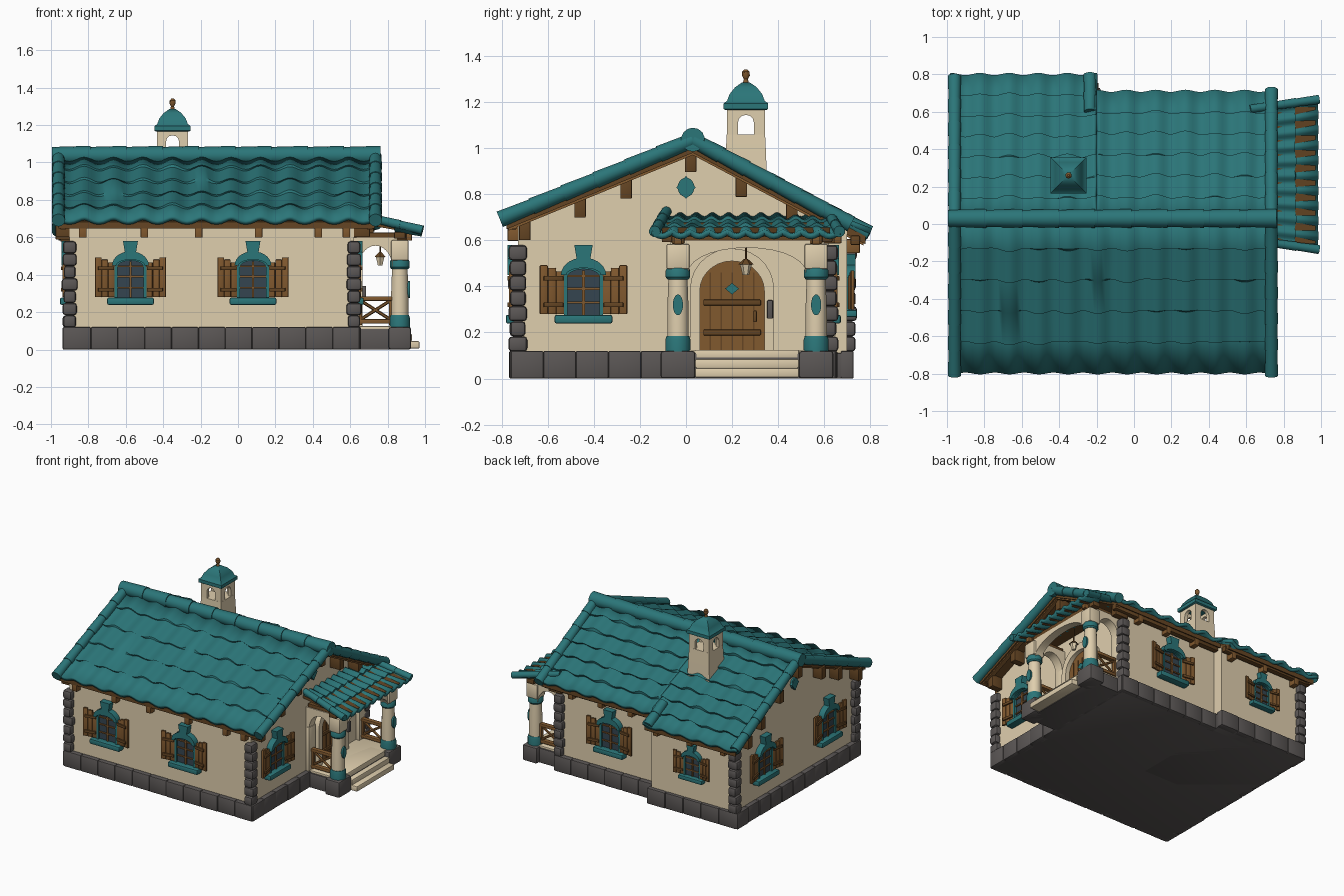
import bpy, bmesh, math, random
from mathutils import Matrix, Vector

random.seed(4)
cube = bpy.data.objects.get("Cube")
if cube:
    bpy.data.objects.remove(cube)


def paint(name, *rgb):
    m = bpy.data.materials.new(name)
    m.use_nodes = True
    m.diffuse_color = (*rgb, 1)
    m.node_tree.nodes["Principled BSDF"].inputs["Base Color"].default_value = (*rgb, 1)
    return m


TEAL = paint("teal tile", .024, .18, .19)
CREAM = paint("cream plaster", .74, .62, .42)
WOOD = paint("warm wood", .22, .1, .028)
BEAM = paint("dark wood", .13, .06, .017)
STONE = paint("grey stone", .105, .095, .092)
GLASS = paint("dark glass", .035, .06, .08)
HERE = Matrix()


def place(x, y, z, turn=0, scale=1):
    return Matrix.Translation((x, y, z)) @ Matrix.Rotation(math.radians(turn), 4, 'Z') @ Matrix.Scale(scale, 4)


def finish(name, bm, mat, M=HERE):
    bm.transform(M)
    mesh = bpy.data.meshes.new(name)
    bm.to_mesh(mesh)
    bm.free()
    mesh.materials.append(mat)
    ob = bpy.data.objects.new(name, mesh)
    bpy.context.collection.objects.link(ob)
    return ob


def box(name, center, size, mat, M=HERE, bevel=.004):
    bm = bmesh.new()
    bmesh.ops.create_cube(bm, size=1)
    bm.transform(Matrix.Translation(center) @ Matrix.Diagonal((*size, 1)))
    if bevel:
        bmesh.ops.bevel(bm, geom=bm.edges[:], offset=bevel, segments=2, profile=.5, affect='EDGES')
    return finish(name, bm, mat, M)


def prism(name, pts, y0, y1, mat, M=HERE):
    bm = bmesh.new()
    face = bm.faces.new([bm.verts.new((x, y0, z)) for x, z in pts])
    ext = bmesh.ops.extrude_face_region(bm, geom=[face])["geom"]
    bmesh.ops.translate(bm, vec=(0, y1 - y0, 0), verts=[v for v in ext if isinstance(v, bmesh.types.BMVert)])
    bmesh.ops.recalc_face_normals(bm, faces=bm.faces[:])
    return finish(name, bm, mat, M)


def lathe(name, profile, mat, M=HERE, seg=16):
    bm = bmesh.new()
    turn = [math.tau * (i + .5) / seg for i in range(seg)]
    rings = [[bm.verts.new((r * math.cos(a), r * math.sin(a), z)) for a in turn] for r, z in profile]
    for lo, hi in zip(rings, rings[1:]):
        for i in range(seg):
            j = (i + 1) % seg
            bm.faces.new((lo[i], lo[j], hi[j], hi[i]))
    bm.faces.new(rings[0][::-1])
    bm.faces.new(rings[-1])
    return finish(name, bm, mat, M)


def rod(name, p, q, r0, r1, mat, seg=14):
    p, q = Vector(p), Vector(q)
    d = q - p
    return lathe(name, [(r0, 0), (r1, d.length)], mat,
                 Matrix.Translation(p) @ d.to_track_quat('Z', 'Y').to_matrix().to_4x4(), seg)


def arch(w, z0, spring, apex, n=14):
    curve = [(-w * math.cos(math.pi * i / n), spring + (apex - spring) * math.sin(math.pi * i / n)) for i in range(n + 1)]
    return [(-w, z0)] * (z0 < spring) + curve + [(w, z0)] * (z0 < spring)


def spandrel(inner, w, z0, top):
    return inner + [(w, z0), (w, top), (-w, top), (-w, z0)]


def tiles(name, a, b, c, d, waves, rows, step=.016, amp=.013):
    """Wavy stepped tile sheet; a-b is the upper edge, c-d the lower edge."""
    a, b, c, d = map(Vector, (a, b, c, d))
    n = (b - a).cross(c - a).normalized()
    n *= 1 if n.z > 0 else -1
    bm, nu, grid = bmesh.new(), waves * 8, []
    for r in range(rows):
        for end in (0, 1):
            line = []
            for i in range(nu + 1):
                u, v = i / nu, (r + end) / rows
                column = random.Random(r * 50 + round(u * waves)).uniform(-.012, .012) * (0 < r + end < rows)
                v += column * abs(math.cos(math.pi * u * waves))
                off = -.012 + step * end + amp * math.cos(math.tau * u * waves)
                line.append(bm.verts.new(a.lerp(b, u).lerp(c.lerp(d, u), v) + n * off))
            grid.append(line)
    for lo, hi in zip(grid, grid[1:]):
        for i in range(nu):
            f = bm.faces.new((lo[i], lo[i + 1], hi[i + 1], hi[i]))
    f.normal_update()
    if f.normal.z < 0:
        bmesh.ops.reverse_faces(bm, faces=bm.faces[:])
    ob = finish(name, bm, TEAL)
    mod = ob.modifiers.new("thickness", 'SOLIDIFY')
    mod.thickness, mod.offset = .025, -1
    return ob


def capping(name, p, q, r, count):
    p, q = Vector(p), Vector(q)
    for i in range(count):
        rod(name, p.lerp(q, i / count), p.lerp(q, (i + 1.06) / count), r * .88, r, TEAL)


# House extents and roof line
X0, X1, YF, YB, YP, SPLIT = -.9, .62, -.73, .62, .7, -.2
RIDGE, TOP = .03, 1.045


def roof_z(y):
    return TOP - (RIDGE - y) * .41 if y < RIDGE else TOP - (y - RIDGE) * .53


def gable(name, y0, y1, drop, base, x0, x1, mat):
    top = [(y, roof_z(y) - drop) for y in (y0, RIDGE, y1)]
    low = [(y1, base), (y0, base)] if base else [(y, z - .035) for y, z in top[::-1]]
    prism(name, top + low, -x1, -x0, mat, place(0, 0, 0, 90))


# Plaster walls, timber roof deck and barge boards
gable("main_walls", YF, YB, .05, .1, X0, X1, CREAM)
gable("back_projection_wall", 0, YP, .05, .1, X0, SPLIT, CREAM)
gable("roof_deck", -.78, .69, .03, 0, SPLIT, .73, BEAM)
gable("roof_deck_deep", -.78, .78, .03, 0, -.96, SPLIT, BEAM)
gable("barge_board_right", -.77, .68, .04, 0, .69, .72, WOOD)
gable("barge_board_left", -.77, .77, .04, 0, -.95, -.92, WOOD)

# Tiled roof, ridge and verge capping
XL, XR = -.98, .75
tiles("front_roof_tiles", (XL, RIDGE, TOP), (XR, RIDGE, TOP), (XL, -.8, roof_z(-.8)), (XR, -.8, roof_z(-.8)), 11, 5, .01)
tiles("back_roof_tiles", (SPLIT, RIDGE, TOP), (XR, RIDGE, TOP), (SPLIT, .71, roof_z(.71)), (XR, .71, roof_z(.71)), 6, 6)
tiles("back_roof_tiles_deep", (XL, RIDGE, TOP), (SPLIT, RIDGE, TOP), (XL, .8, roof_z(.8)), (SPLIT, .8, roof_z(.8)), 5, 7)
capping("ridge_tile", (XL - .015, RIDGE, TOP - .008), (XR, RIDGE, TOP - .008), .052, 9)
for x, y in ((-.96, -.8), (-.96, .78), (.735, -.8), (.735, .71)):
    capping("verge_tile", (x, RIDGE, TOP - .01), (x, y, roof_z(y) - .01), .036, 6)
capping("verge_tile", (-.235, .6, roof_z(.6) - .01), (-.235, .79, roof_z(.79) - .01), .036, 2)

# Eaves beams, brackets and purlin ends
box("front_eaves_beam", (-.115, -.755, .668), (1.66, .04, .04), BEAM)
box("back_eaves_beam", (.265, .65, .635), (.92, .04, .04), BEAM)
box("back_eaves_beam_deep", (-.57, .735, .6), (.76, .04, .04), BEAM)
for x in (-.83, -.5, -.21, .11, .43, .58):
    box("front_bracket", (x, -.74, .63), (.04, .07, .065), WOOD)
for x in (-.83, -.55, -.27, 0, .25, .5):
    y = YP if x < SPLIT else YB
    box("back_bracket", (x, y + .02, roof_z(y) - .115), (.04, .07, .06), WOOD)
for x in (X0 - .02, X1 + .03):
    for y in (-.7, -.46, -.26, .02, .24, .46, .62):
        box("purlin_end", (x, y, roof_z(y) - .1), (.11, .05, .09), BEAM)

# Stone plinth with facing blocks
box("plinth", (-.14, -.055, .055), (1.55, 1.37, .11), STONE)
box("plinth_projection", (-.55, .3, .055), (.73, .82, .11), STONE)


def facing(x0, y0, x1, y1):
    p, q = Vector((x0, y0, .06)), Vector((x1, y1, .06))
    count = round((q - p).length / .14)
    for i in range(count):
        length, deep = (q - p).length / count, .045 + random.uniform(0, .012)
        size = (length, deep, .12) if y0 == y1 else (deep, length, .12)
        box("plinth_block", p.lerp(q, (i + .5) / count), size, STONE, bevel=.007)


for run in ((-.93, -.74, .65, -.74), (-.93, .7, -.18, .7), (-.2, .63, .65, .63),
            (-.91, -.76, -.91, .72), (.63, -.76, .63, .65)):
    facing(*run)

# Rough corner stones
for cx, cy in ((X0, YF), (X1, YF), (X1, YB), (X0, YP)):
    for k in range(7):
        w = (.068, .08)[k % 2] + random.uniform(-.006, .008)
        box("corner_stone", (cx, cy, .15 + k * .066), (w, .148 - w, .066), STONE, bevel=.016)


# Shuttered windows
def window(M):
    prism("window_glass", arch(.075, -.11, .06, .1), -.006, .02, GLASS, M)
    outer, inner = arch(.085, -.12, .06, .11), arch(.07, -.12, .06, .095)
    prism("window_frame", inner + outer[::-1], -.022, .01, TEAL, M)
    prism("window_hood", arch(.075, .07, .07, .1) + arch(.098, .07, .07, .145)[::-1], -.045, .01, TEAL, M)
    prism("hood_keystone", [(-.028, .13), (.028, .13), (.04, .2), (-.04, .2)], -.045, .01, TEAL, M)
    box("window_sill", (0, -.022, -.122), (.25, .06, .038), TEAL, M, .008)
    box("window_mullion", (0, -.008, -.01), (.012, .016, .2), WOOD, M, 0)
    for z in (-.05, .01, .065):
        box("window_bar", (0, -.008, z), (.14, .014, .009), WOOD, M, 0)
    for side in (-1, 1):
        S = M @ place(side * .083, -.012, 0, -side * 10)
        for k, high in enumerate((.185, .2, .212)):
            box("shutter_plank", (side * (.019 + k * .036), 0, high / 2 - .1), (.034, .016, high), WOOD, S, .003)
        for z in (-.06, .055):
            box("shutter_batten", (side * .05, -.012, z), (.085, .012, .02), BEAM, S, .002)


for x, y, turn, scale in ((-.575, YF, 0, 1), (.08, YF, 0, 1), (X1, -.445, 90, 1), (X0, -.4, -90, 1),
                          (X0, .36, -90, 1), (.19, YB, 180, 1), (-.55, YP, 180, .8)):
    window(place(x, y, .38, turn, scale))

# Gable medallions
for x, turn in ((X1, 90), (X0, -90)):
    M = place(x, 0, .83, turn)
    prism("gable_medallion", arch(.036, 0, 0, .042) + arch(.036, 0, 0, -.042)[-2:0:-1], -.012, .01, TEAL, M)
    prism("gable_diamond", [(-.042, 0), (0, .05), (.042, 0), (0, -.05)], -.018, .01, TEAL, M)

# Arched front door
D = place(X1, .2, 0, 90)
prism("door_surround", arch(.14, .1, .38, .51) + arch(.182, .1, .39, .565)[::-1], -.045, .01, CREAM, D)
prism("door_leaf", arch(.142, .1, .38, .512), -.012, .01, WOOD, D)
for x in (-.094, -.047, 0, .047, .094):
    box("door_groove", (x, -.013, .29), (.006, .006, .34), BEAM, D, 0)
for z in (.2, .33):
    box("door_batten", (0, -.018, z), (.25, .016, .025), BEAM, D)
prism("door_ornament", [(-.03, .39), (0, .415), (.03, .39), (0, .365)], -.03, 0, TEAL, D)
box("door_handle", (.1, -.03, .27), (.015, .03, .05), BEAM, D)
box("door_side_bell", (.165, -.05, .3), (.025, .03, .08), STONE, D)

# Porch floor and steps
PX, PY0, PY1 = .865, -.035, .565
PM = (PY0 + PY1) / 2
box("porch_plinth", (.75, PM, .055), (.28, .68, .11), STONE)
box("porch_floor", (.75, PM, .115), (.27, .66, .02), CREAM)
for k in range(3):
    box("porch_step", (.79 + k * .02, PM, .105 - k * .04), (.2 + k * .04, .45, .04), CREAM, bevel=.006)

# Porch columns, railings and side arches
for y in (PY0, PY1):
    M = place(PX, y, 0)
    box("column_plinth", (0, 0, .06), (.12, .15, .12), STONE, M, .012)
    lathe("column_foot", [(.055, .11), (.055, .17), (.05, .185)], TEAL, M)
    lathe("column_shaft", [(.047, .18), (.047, .3), (.042, .44)], CREAM, M)
    lathe("column_collar", [(.046, .43), (.054, .44), (.054, .47), (.048, .48)], TEAL, M)
    box("column_capital", (0, 0, .53), (.092, .1, .11), CREAM, M, .008)
    oval = arch(.022, .32, .32, .365) + arch(.022, .32, .32, .275)[-2:0:-1]
    prism("column_medallion", oval, -.054, -.03, TEAL, place(PX, y, 0, 90))
    S = place(.735, y, 0)
    prism("porch_side_arch", spandrel(arch(.09, .44, .44, .555), .115, .44, .6), -.035, .035, CREAM, S)
    box("wall_pilaster", (-.1, 0, .28), (.03, .08, .34), CREAM, S)
    for z in (.15, .272):
        box("porch_rail", (0, 0, z), (.2, .035, .024), WOOD, S)
    for side in (-1, 1):
        box("rail_post", (side * .082, 0, .2), (.02, .03, .14), WOOD, S)
        rod("rail_cross", (.735 - side * .08, y, .16), (.735 + side * .08, y, .262), .009, .009, WOOD, 6)
    box("porch_side_beam", (.03, 0, .605), (.27, .055, .04), BEAM, S)
    box("porch_beam_bracket", (.17, 0, .6), (.05, .035, .035), WOOD, S)

# Porch front arch, beam, deck and tiles
F = place(PX, PM, 0, 90)
prism("porch_front_arch", spandrel(arch(.255, .46, .46, .568), .28, .46, .6), -.03, .03, CREAM, F)
box("porch_front_beam", (PX, PM, .61), (.06, .74, .035), BEAM)
prism("porch_deck", [(.62, .68), (.97, .615), (.97, .635), (.62, .7)], PM - .37, PM + .36, BEAM)
tiles("porch_roof_tiles", (.62, PM - .36, .725), (.62, PM + .34, .725), (.985, PM - .41, .636), (.985, PM + .4, .636), 10, 3, .014, .009)
for side in (-1, 1):
    capping("porch_verge_tile", (.62, PM + side * .35, .725), (.98, PM + side * .4, .64), .025, 3)

# Porch lantern
L = place(.76, .26, .45)
rod("lantern_chain", (.76, .26, .5), (.76, .26, .62), .004, .004, BEAM, 6)
lathe("lantern_glass", [(.014, 0), (.026, .045)], CREAM, L, 6)
lathe("lantern_cap", [(.034, .045), (.008, .07)], BEAM, L, 6)

# Chimney with arched vents, curved cap and finial
C = place(-.35, .26, 0)
lathe("chimney_base", [(.132, .82), (.122, 1.0), (.118, 1.06)], CREAM, C, 4)
for turn in range(0, 360, 90):
    vent = spandrel(arch(.035, 1.05, 1.11, 1.145, 6), .083, 1.05, 1.18)
    prism("chimney_vent", vent, -.083, -.058, CREAM, C @ place(0, 0, 0, turn))
lathe("chimney_cap", [(.124, 1.165), (.136, 1.17), (.136, 1.195), (.116, 1.205), (.1, 1.235), (.066, 1.265), (.024, 1.285)], TEAL, C, 4)
lathe("chimney_finial", [(.014, 1.28), (.009, 1.3), (.017, 1.315), (.016, 1.332), (.006, 1.342)], WOOD, C, 10)

# Soft shading with crisp corners
bpy.ops.object.select_all(action='DESELECT')
for ob in bpy.context.collection.objects:
    if ob.type == 'MESH':
        ob.select_set(True)
        bpy.context.view_layer.objects.active = ob
bpy.ops.object.shade_smooth_by_angle(angle=math.radians(35))
